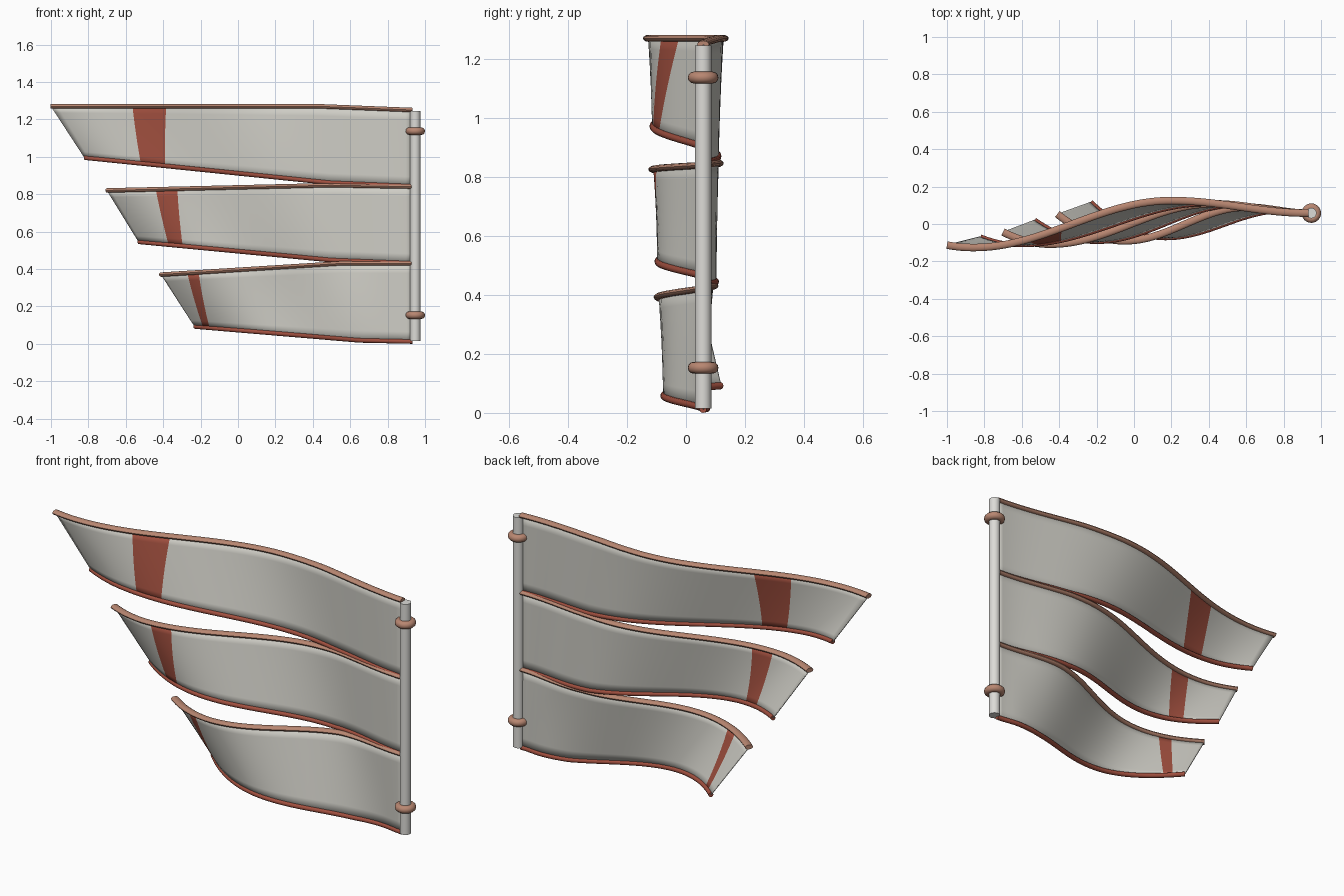
import bpy, bmesh, math
from mathutils import Vector

if "Cube" in bpy.data.objects:
    bpy.data.objects.remove(bpy.data.objects["Cube"])


def make_material(name, color):
    mat = bpy.data.materials.new(name)
    mat.use_nodes = True
    mat.diffuse_color = (*color, 1)
    mat.node_tree.nodes["Principled BSDF"].inputs["Base Color"].default_value = (*color, 1)
    return mat


cloth = make_material("pale grey cloth", (0.62, 0.61, 0.56))
pole_grey = make_material("light grey pole", (0.72, 0.71, 0.68))
red = make_material("brick red", (0.36, 0.08, 0.05))
copper = make_material("copper brown", (0.48, 0.24, 0.165))

POLE_X, POLE_Y, ATTACH_X = 0.948, 0.058, 0.932
STEPS = 56


def lerp(a, b, t):
    return a + (b - a) * t


def ease(a, b, t):
    return lerp(a, b, (1 - math.cos(math.pi * t)) / 2)


class Edge:
    """A wavy border running from the pole to the free end."""

    def __init__(self, crest, trough, end, knee, pole_z):
        self.crest, self.trough, self.end = crest, trough, end
        self.knee, self.pole_z = knee, pole_z

    def sway(self, x):
        (cx, cy), (tx, ty) = self.crest, self.trough
        if x > cx:
            return ease(POLE_Y, cy, (ATTACH_X - x) / (ATTACH_X - cx))
        if x > tx:
            return ease(cy, ty, (cx - x) / (cx - tx))
        return lerp(ty, self.end[1], ((tx - x) / (tx - self.end[0])) ** 2)

    def height(self, x):
        kx, kz = self.knee
        if x > kx:
            return lerp(self.pole_z, kz, (ATTACH_X - x) / (ATTACH_X - kx))
        return lerp(kz, self.end[2], (kx - x) / (kx - self.end[0]))

    def point(self, u):
        x = lerp(ATTACH_X, self.end[0], u)
        return Vector((x, self.sway(x), self.height(x)))


def finish(bm, name, materials, angle=40):
    mesh = bpy.data.meshes.new(name)
    bm.to_mesh(mesh)
    bm.free()
    obj = bpy.data.objects.new(name, mesh)
    bpy.context.collection.objects.link(obj)
    for mat in materials:
        mesh.materials.append(mat)
    bpy.ops.object.select_all(action="DESELECT")
    obj.select_set(True)
    bpy.context.view_layer.objects.active = obj
    bpy.ops.object.shade_smooth_by_angle(angle=math.radians(angle))
    return obj


def make_rod(name, edge, wide, tall, mat, sides=12):
    """Sweep an oval section along a border."""
    bm = bmesh.new()
    rings = []
    for i in range(STEPS + 1):
        u = i / STEPS
        p = edge.point(u)
        along = edge.point(min(u + 0.01, 1)) - edge.point(max(u - 0.01, 0))
        side = Vector((-along.y, along.x, 0)).normalized()
        ring = []
        for k in range(sides):
            a = math.tau * k / sides
            ring.append(bm.verts.new(p + side * wide * math.cos(a)
                                     + Vector((0, 0, tall * math.sin(a)))))
        rings.append(ring)
    for a, b in zip(rings, rings[1:]):
        for k in range(sides):
            n = (k + 1) % sides
            bm.faces.new((a[k], a[n], b[n], b[k]))
    bm.faces.new(rings[0])
    bm.faces.new(rings[-1])
    bmesh.ops.recalc_face_normals(bm, faces=bm.faces)
    return finish(bm, name, [mat])


def make_sail(name, top, bottom, band_top, band_bottom, rows=8):
    """Ruled sheet between two borders with a slanted coloured band."""
    def band_u(edge, x):
        return (ATTACH_X - x) / (ATTACH_X - edge.end[0])

    bm = bmesh.new()
    spans = (36, 6, 12)
    grid = []
    for r in range(rows + 1):
        v = r / rows
        near, far = (lerp(band_u(top, t), band_u(bottom, b), v)
                     for t, b in zip(band_top, band_bottom))
        stops = (0, near, far, 1)
        us = [0.0]
        for s, n in enumerate(spans):
            us += [lerp(stops[s], stops[s + 1], (i + 1) / n) for i in range(n)]
        grid.append([bm.verts.new(top.point(u).lerp(bottom.point(u), v)) for u in us])
    for a, b in zip(grid, grid[1:]):
        for c in range(len(a) - 1):
            face = bm.faces.new((a[c], b[c], b[c + 1], a[c + 1]))
            face.material_index = int(spans[0] <= c < spans[0] + spans[1])
    obj = finish(bm, name, [cloth, red])
    thick = obj.modifiers.new("thickness", "SOLIDIFY")
    thick.thickness = 0.006
    thick.offset = 0
    return obj


# Each sail: upper border, lower border, band positions on both
sails = {
    "upper": (Edge((0.2, 0.125), (-0.86, -0.126), (-1, -0.113, 1.27), (0.43, 1.27), 1.25),
              Edge((0.4, 0.108), (-0.6, -0.112), (-0.82, -0.068, 0.995), (0.5, 0.86), 0.842),
              (-0.385, -0.565), (-0.39, -0.52)),
    "middle": (Edge((0.42, 0.108), (-0.45, -0.108), (-0.7, -0.043, 0.82), (0.5, 0.848), 0.84),
               Edge((0.55, 0.1), (-0.2, -0.095), (-0.53, 0.022, 0.545), (0.5, 0.447), 0.43),
               (-0.325, -0.44), (-0.295, -0.37)),
    "lower": (Edge((0.6, 0.09), (-0.05, -0.09), (-0.41, 0.053, 0.37), (0.55, 0.43), 0.43),
              Edge((0.8, 0.07), (0.17, -0.075), (-0.23, 0.118, 0.092), (0.65, 0.018), 0.012),
              (-0.21, -0.27), (-0.15, -0.185)),
}
for level, (top, bottom, band_top, band_bottom) in sails.items():
    make_sail(level + "_sail", top, bottom, band_top, band_bottom)
    make_rod(level + "_sail_top_rod", top, 0.02, 0.012, copper)
    make_rod(level + "_sail_bottom_rod", bottom, 0.012, 0.012, red)

# Upright pole
bpy.ops.mesh.primitive_cylinder_add(vertices=16, radius=0.028, depth=1.23,
                                    location=(POLE_X, POLE_Y, 0.63))
pole = bpy.context.object
pole.name = "pole"
pole.data.materials.append(pole_grey)
bpy.ops.object.shade_smooth_by_angle(angle=math.radians(40))

# Collars around the pole
for name, z in (("upper_collar", 1.137), ("lower_collar", 0.153)):
    bpy.ops.mesh.primitive_torus_add(major_radius=0.032, minor_radius=0.02,
                                     major_segments=24, minor_segments=12,
                                     location=(POLE_X, POLE_Y, z))
    collar = bpy.context.object
    collar.name = name
    collar.data.materials.append(copper)
    bpy.ops.object.shade_smooth_by_angle(angle=math.radians(60))
